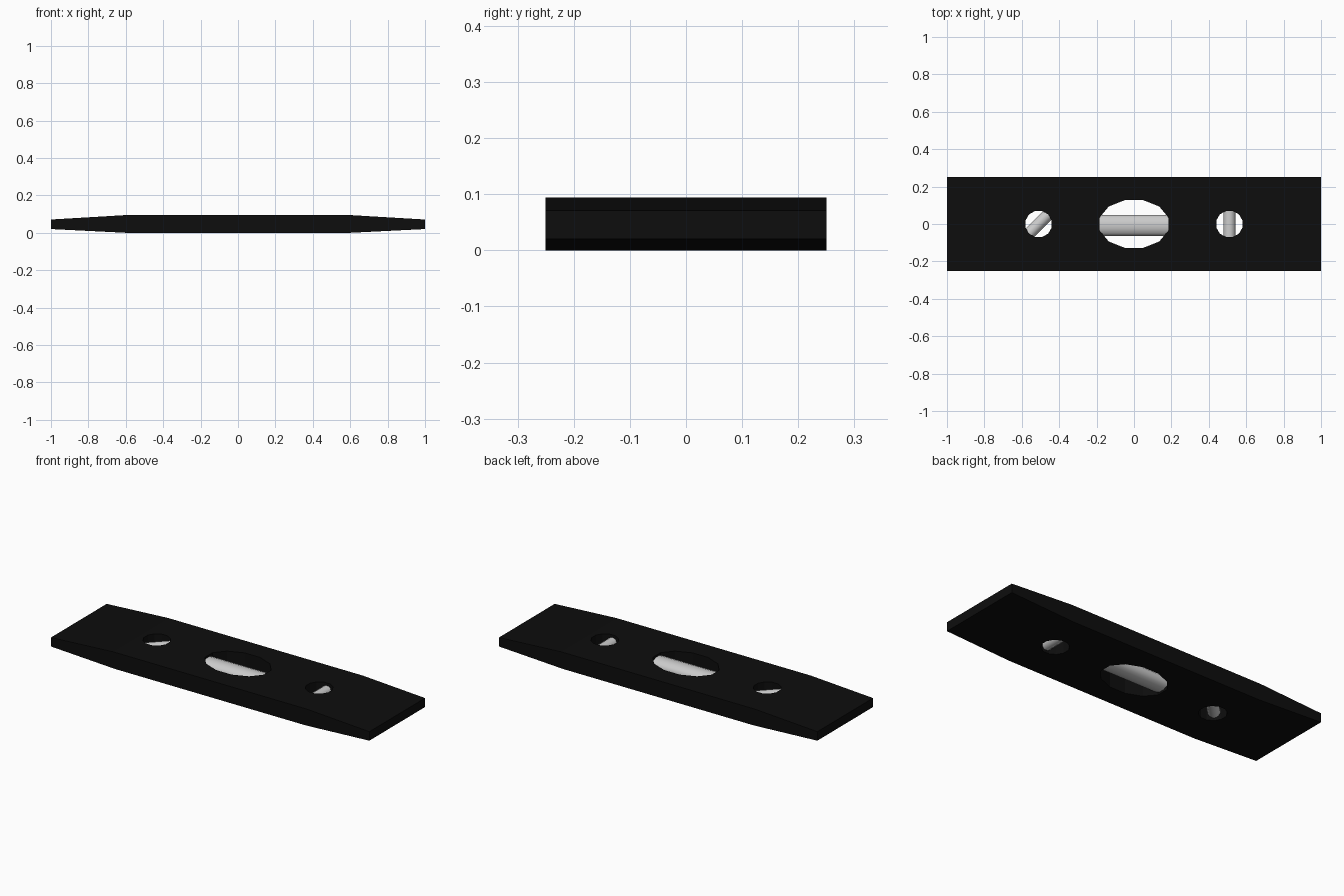
import bpy, bmesh
from math import radians
from mathutils import Matrix

if "Cube" in bpy.data.objects:
    bpy.data.objects.remove(bpy.data.objects["Cube"])

MID = 0.047
HOLE_X = 0.51


def add_object(name, bm):
    mesh = bpy.data.meshes.new(name)
    bmesh.ops.recalc_face_normals(bm, faces=bm.faces)
    bm.to_mesh(mesh)
    bm.free()
    obj = bpy.data.objects.new(name, mesh)
    bpy.context.collection.objects.link(obj)
    return obj


def cylinder(name, matrix, sides=12):
    """Unit cylinder (radius 1, depth 1 along z) with flats on the axes."""
    bm = bmesh.new()
    bmesh.ops.create_cone(bm, cap_ends=True, segments=sides, radius1=1,
                          radius2=1, depth=1,
                          matrix=matrix @ Matrix.Rotation(radians(180 / sides), 4, 'Z'))
    return add_object(name, bm)


# Body: tapered side profile extruded across the width
half = [(1, 0.02), (1, 0.071), (0.61, 0.094)]
low = 0.6
profile = [(low, 0)] + half + [(-x, z) for x, z in reversed(half)] + [(-low, 0)]
bm = bmesh.new()
face = bm.faces.new([bm.verts.new((x, -0.25, z)) for x, z in profile])
ext = bmesh.ops.extrude_face_region(bm, geom=[face])
bmesh.ops.translate(bm, vec=(0, 0.5, 0),
                    verts=[v for v in ext["geom"] if isinstance(v, bmesh.types.BMVert)])
body = add_object("level_body", bm)
black = bpy.data.materials.new("black_body")
black.diffuse_color = (0.004, 0.004, 0.004, 1)
black.use_nodes = True
black.node_tree.nodes["Principled BSDF"].inputs["Base Color"].default_value = black.diffuse_color
body.data.materials.append(black)

# Window openings through the body
for x, rx, ry in ((-HOLE_X, 0.0725, 0.0725), (0, 0.191, 0.132), (HOLE_X, 0.0725, 0.0725)):
    cutter = cylinder("window_cutter", Matrix.Translation((x, 0, MID))
                      @ Matrix.Diagonal((rx, ry, 0.4, 1)))
    cutter.hide_render = True
    cutter.hide_viewport = True
    cut = body.modifiers.new("window", 'BOOLEAN')
    cut.object = cutter
    cut.operation = 'DIFFERENCE'
    cut.solver = 'EXACT'

# Bubble vials: name, x, y, heading, length, half width, half height
vials = [("horizontal_vial", 0, -0.008, 0, 0.40, 0.058, 0.037),
         ("diagonal_vial", -HOLE_X, 0, 45, 0.16, 0.033, 0.033),
         ("vertical_vial", HOLE_X, 0, 90, 0.16, 0.033, 0.033)]
for name, x, y, heading, length, width, height in vials:
    vial = cylinder(name, Matrix.Translation((x, y, MID))
                    @ Matrix.Rotation(radians(heading), 4, 'Z')
                    @ Matrix.Rotation(radians(90), 4, 'Y')
                    @ Matrix.Diagonal((height, width, length, 1)))
    bpy.ops.object.select_all(action='DESELECT')
    vial.select_set(True)
    bpy.context.view_layer.objects.active = vial
    bpy.ops.object.shade_smooth_by_angle(angle=radians(50))
